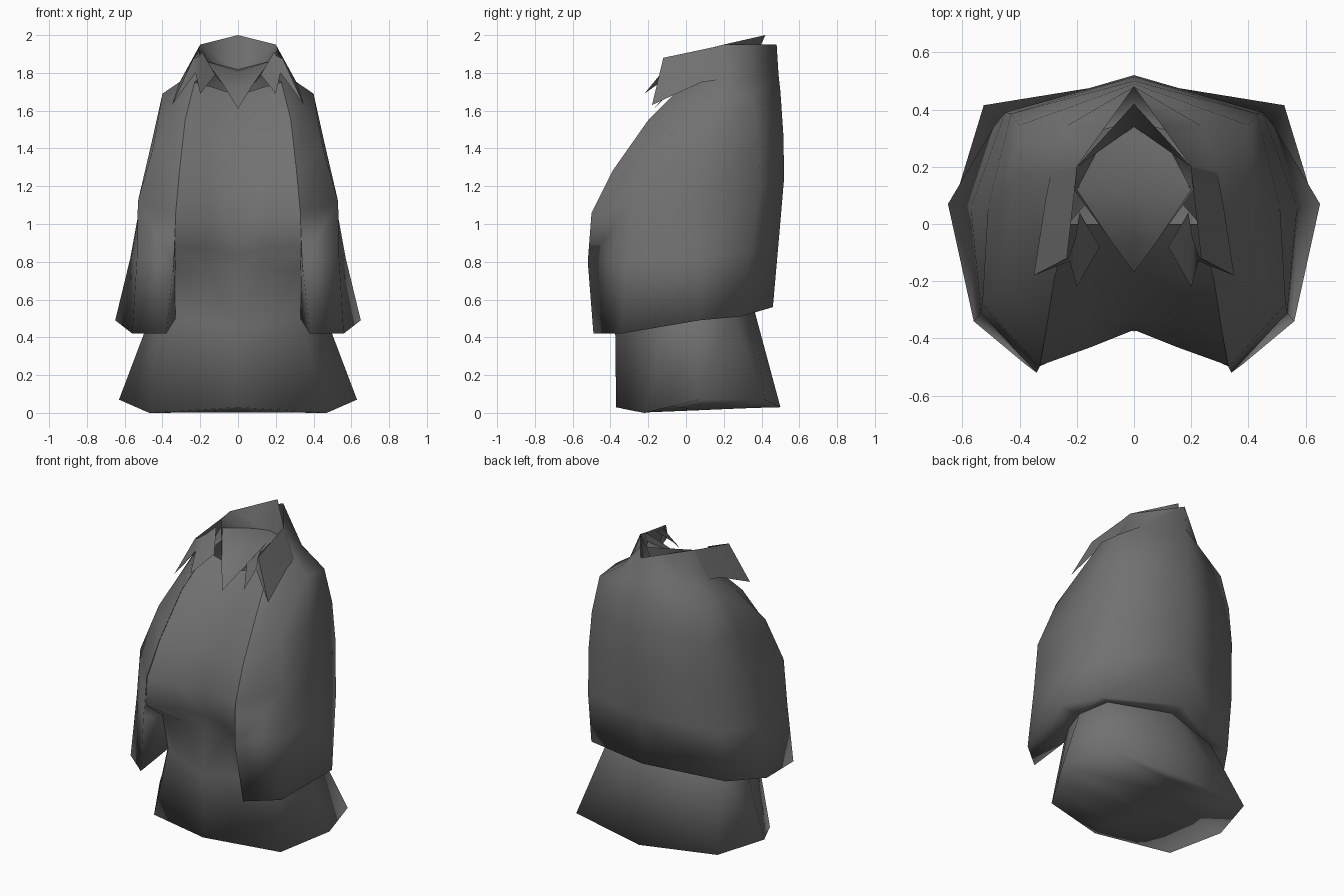
import bpy, math

cloth = bpy.data.materials.new("charcoal_cloth")
cloth.diffuse_color = (0.165, 0.165, 0.165, 1)


def sheet(name, *grids, angle=180):
    """Loft grids of points on the +x half into one sheet and mirror it across x."""
    index, verts, faces = {}, [], []

    def vid(p):
        if p not in index:
            index[p] = len(verts)
            verts.append(p)
        return index[p]

    for rows in grids:
        for lo, hi in zip(rows, rows[1:]):
            for c in range(len(lo) - 1):
                quad = [vid(p) for p in (lo[c], lo[c + 1], hi[c + 1], hi[c])]
                face = list(dict.fromkeys(quad))
                if len(face) > 2:
                    faces.append(face)
    mesh = bpy.data.meshes.new(name)
    mesh.from_pydata(verts, [], faces)
    mesh.materials.append(cloth)
    ob = bpy.data.objects.new(name, mesh)
    bpy.context.collection.objects.link(ob)
    bpy.ops.object.select_all(action='DESELECT')
    ob.select_set(True)
    bpy.context.view_layer.objects.active = ob
    bpy.ops.object.shade_smooth_by_angle(angle=math.radians(angle))
    mirror = ob.modifiers.new("mirror", 'MIRROR')
    mirror.merge_threshold = 0.0005
    return ob


# Ring where the skirt meets the underside of the cape
waist = [(.33, -.27, .5), (.42, -.12, .5), (.46, .03, .52), (.41, .24, .53), (0, .36, .55)]

# Flared skirt with closed underside; columns run from front centre to back centre
skirt = [
    [(0, -.37, .03), (0, -.3, .015), (0, -.2, .003), (0, .07, .014), (0, .3, .024), (0, .42, .028), (0, .5, .03)],
    [(0, -.37, .03), (.2, -.306, .017), (.47, -.22, 0), (.55, -.075, .035), (.63, .07, .07),
     (.525, .415, .07), (0, .5, .03)],
    [(0, -.375, .45), (.18, -.33, .48)] + waist,
]

# Chest panel folding over the skirt front and hung between the cape's front edges
chest = [
    [(0, -.375, .45), (.18, -.33, .48), (.33, -.27, .5)],
    [(0, -.34, .76), (.17, -.35, .76), (.33, -.33, .75)],
    [(0, -.345, .84), (.16, -.42, .87), (.335, -.5, .88)],
    [(0, -.37, 1.02), (.15, -.43, 1.04), (.33, -.495, 1.06)],
    [(0, -.31, 1.26), (.16, -.35, 1.27), (.31, -.388, 1.28)],
    [(0, -.16, 1.54), (.15, -.18, 1.55), (.28, -.198, 1.55)],
    [(0, 0, 1.68), (.12, 0, 1.72), (.23, 0, 1.75)],
]
sheet("gown", skirt, chest)

# Cape with underside and raised back collar:
# front edge, front corner, side, back corner, back centre
cape = [
    waist,
    [(.38, -.49, .42), (.56, -.34, .42), (.65, .07, .49), (.5, .29, .51), (0, .46, .56)],
    [(.34, -.52, .8), (.535, -.31, .82), (.57, .06, .82), (.49, .34, .85), (0, .49, .9)],
    [(.33, -.5, 1.06), (.53, -.28, 1.12), (.51, .06, 1.15), (.45, .39, 1.2), (0, .52, 1.25)],
    [(.31, -.39, 1.28), (.45, -.2, 1.4), (.46, .1, 1.42), (.43, .385, 1.44), (0, .515, 1.48)],
    [(.28, -.2, 1.55), (.34, -.05, 1.62), (.4, .17, 1.69), (.4, .345, 1.67), (0, .5, 1.7)],
    [(.23, 0, 1.75), (.26, .06, 1.745), (.29, .18, 1.765), (.24, .34, 1.78), (0, .49, 1.79)],
    [(.16, .08, 1.82), (.19, .1, 1.84), (.2, .2, 1.95), (.1, .34, 1.95), (0, .48, 1.95)],
]
# Inner face of the cape's front flaps
flap = [[waist[0], cape[1][0]],
        [(.33, -.33, .75), cape[2][0]],
        [(.335, -.5, .88), cape[3][0]]]
sheet("cape", cape, flap)

# Ragged collar front: top line and pointed lower line, running forward from the shoulder
sheet("collar_points", [
    [(.2, .2, 1.95), (.205, .14, 1.935), (.235, -.12, 1.88), (.225, -.11, 1.88),
     (.205, -.05, 1.89), (.19, .04, 1.91)],
    [(.29, .18, 1.765), (.31, .08, 1.75), (.35, -.18, 1.63), (.225, -.13, 1.8),
     (.2, -.22, 1.69), (.12, -.08, 1.79)],
], angle=60)

# Neck opening: inner wall rising to the peaked rim, and the sloping bib below it
floor = [(0, .34, 1.82), (.1, .31, 1.82), (.2, .12, 1.87), (.08, -.06, 1.74), (0, -.17, 1.61)]
rim = [(0, .42, 2.0), (.2, .2, 1.95), (.21, .12, 1.925), (.08, -.06, 1.74), (0, -.17, 1.61)]
middle = [(0, .34, 1.82), (0, .3, 1.82), (0, .1, 1.81), (0, -.06, 1.72), (0, -.17, 1.61)]
sheet("neck_wall", [floor, rim], angle=60)
sheet("neck_bib", [middle, floor], angle=60)
